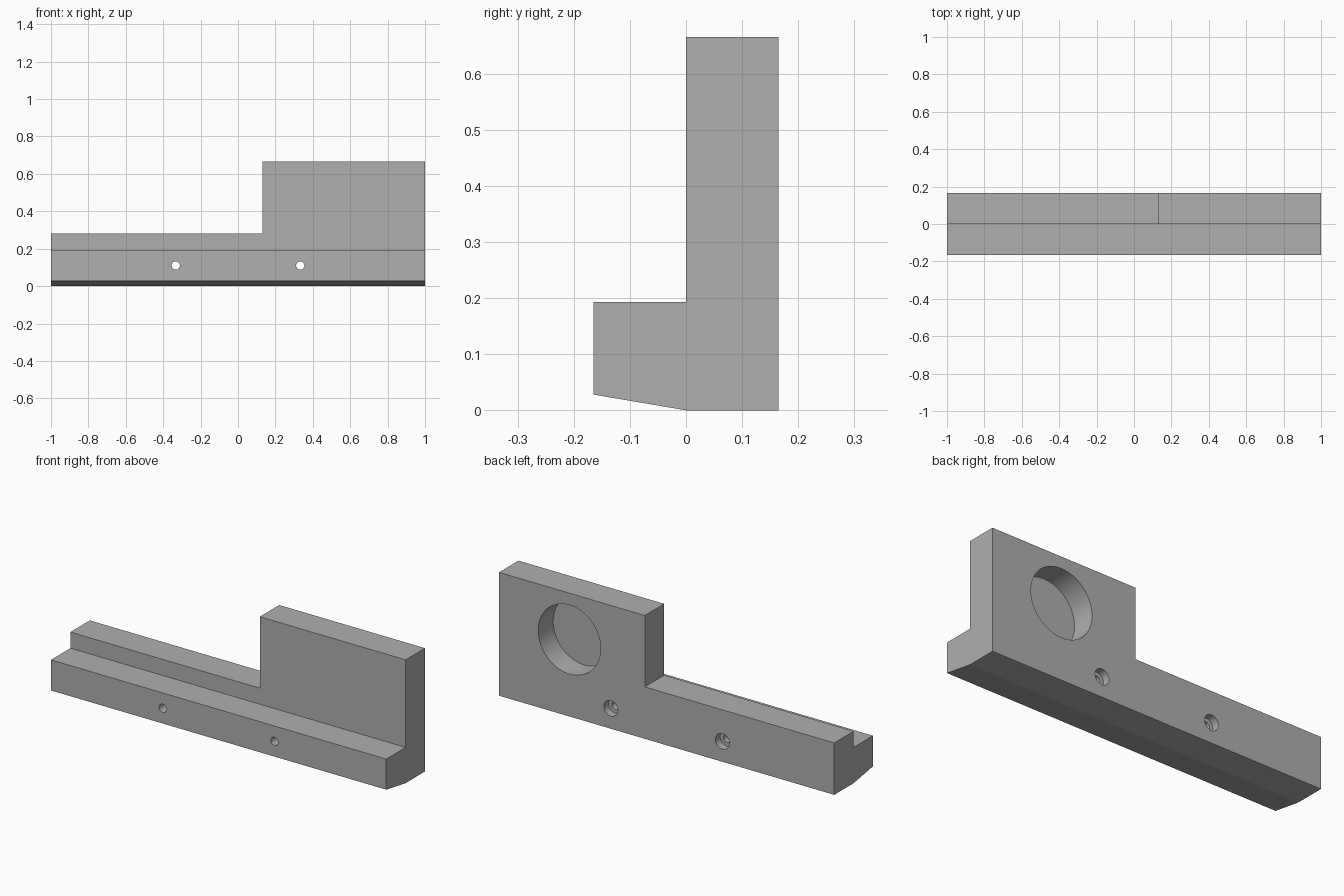
import bpy, bmesh, math

cube = bpy.data.objects.get("Cube")
if cube:
    bpy.data.objects.remove(cube, do_unlink=True)

# Single grey material
grey = bpy.data.materials.new("plain_grey")
grey.use_nodes = True
colour = (0.43, 0.43, 0.43, 1)
grey.diffuse_color = colour
grey.node_tree.nodes["Principled BSDF"].inputs["Base Color"].default_value = colour

HALF_X, HALF_Y = 1.0, 0.165
STEP_X, LOW_Z, TOP_Z = 0.13, 0.28, 0.665


def prism(name, outline, offset):
    """Extrude a closed outline of 3D points along an offset."""
    bm = bmesh.new()
    face = bm.faces.new([bm.verts.new(p) for p in outline])
    out = bmesh.ops.extrude_face_region(bm, geom=[face])
    verts = [v for v in out["geom"] if isinstance(v, bmesh.types.BMVert)]
    bmesh.ops.translate(bm, verts=verts, vec=offset)
    bmesh.ops.recalc_face_normals(bm, faces=bm.faces)
    mesh = bpy.data.meshes.new(name)
    bm.to_mesh(mesh)
    bm.free()
    mesh.materials.append(grey)
    obj = bpy.data.objects.new(name, mesh)
    bpy.context.collection.objects.link(obj)
    return obj


def bore(name, x, z, radius, y_start, y_end, sides):
    """Round cutter running along y."""
    ring = [(x + radius * math.cos(i * math.tau / sides), y_start,
             z + radius * math.sin(i * math.tau / sides)) for i in range(sides)]
    return prism(name, ring, (0, y_end - y_start, 0))


def boolean(target, tool, operation):
    mod = target.modifiers.new(operation.lower(), 'BOOLEAN')
    mod.operation, mod.solver, mod.object = operation, 'EXACT', tool
    bpy.context.view_layer.objects.active = target
    bpy.ops.object.modifier_apply(modifier=mod.name)
    bpy.data.objects.remove(tool, do_unlink=True)


# Bar with front ledge and sloped underside, extruded along its length
profile = [(0, 0), (HALF_Y, 0), (HALF_Y, TOP_Z), (0, TOP_Z),
           (0, 0.193), (-HALF_Y, 0.193), (-HALF_Y, 0.028)]
bracket = prism("mounting_bracket", [(-HALF_X, y, z) for y, z in profile],
                (2 * HALF_X, 0, 0))

# Cut away the upper wall beside the tall plate
notch = [(-1.2, -0.3, LOW_Z), (STEP_X, -0.3, LOW_Z),
         (STEP_X, -0.3, 0.9), (-1.2, -0.3, 0.9)]
boolean(bracket, prism("notch_cutter", notch, (0, 0.6, 0)), 'DIFFERENCE')

# Blind round pocket in the back of the tall plate
boolean(bracket, bore("pocket_cutter", 0.58, 0.415, 0.186,
                      HALF_Y - 0.127, 0.3, 96), 'DIFFERENCE')

# Counterbored screw holes
for x in (-0.333, 0.333):
    boolean(bracket, bore("hole_cutter", x, 0.11, 0.022, -0.3, 0.3, 32), 'DIFFERENCE')
    boolean(bracket, bore("counterbore_cutter", x, 0.11, 0.042,
                          HALF_Y - 0.04, 0.3, 48), 'DIFFERENCE')

# Smooth the bores, keep the edges crisp
bpy.ops.object.select_all(action='DESELECT')
bracket.select_set(True)
bpy.context.view_layer.objects.active = bracket
bpy.ops.object.shade_smooth_by_angle(angle=math.radians(25))
for poly in bracket.data.polygons:
    # Planar outer faces stay flat
    if max(abs(c) for c in poly.normal) > 0.9999 and poly.area > 0.02:
        poly.use_smooth = False
